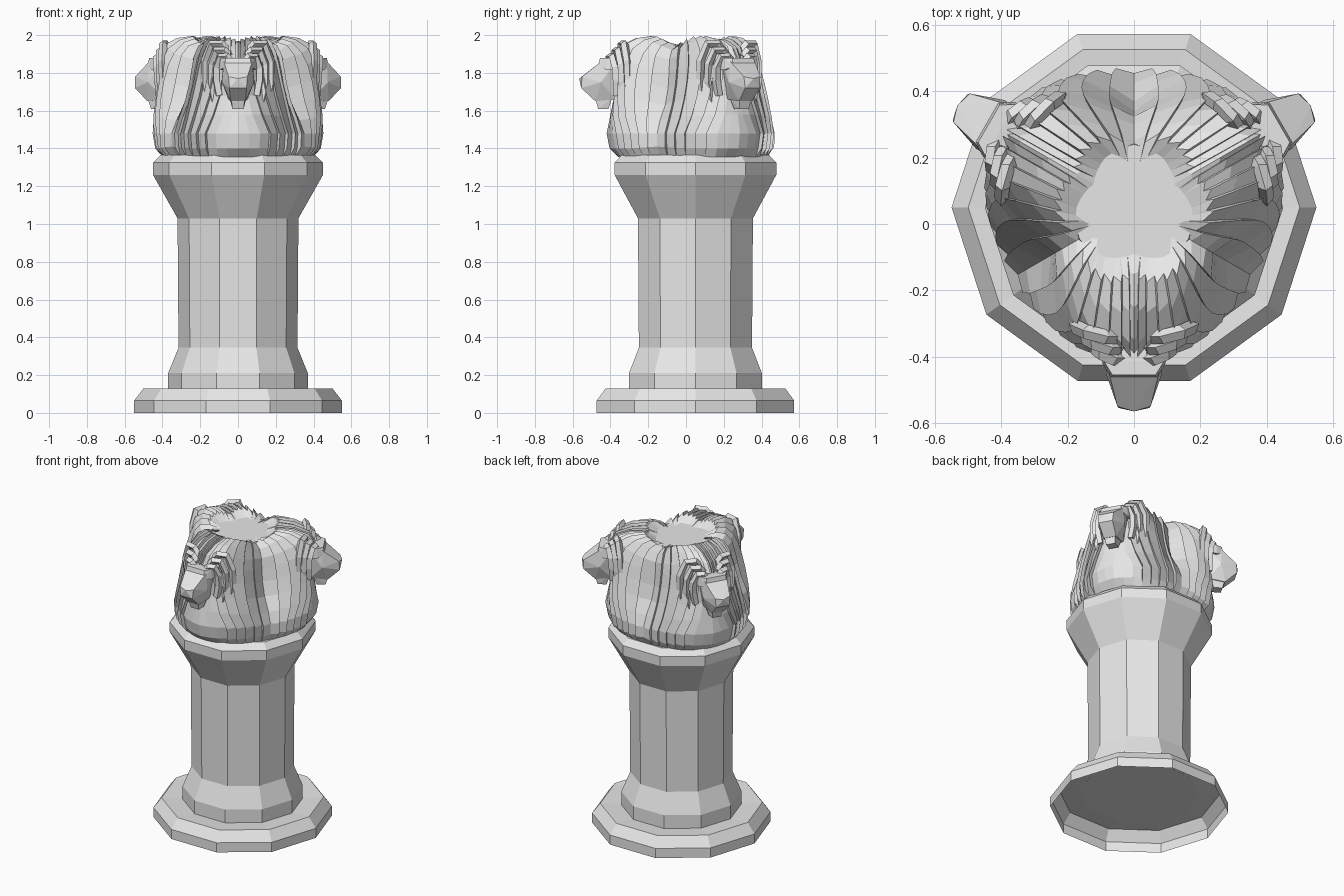
import bpy, bmesh
from math import sin, cos, pi, radians
from mathutils import Vector

cube = bpy.data.objects.get("Cube")
if cube:
    bpy.data.objects.remove(cube)

stone = bpy.data.materials.new("pale grey stone")
stone.use_nodes = True
GREY = (0.8, 0.8, 0.8, 1)
stone.diffuse_color = GREY
bsdf = next(n for n in stone.node_tree.nodes if n.type == 'BSDF_PRINCIPLED')
bsdf.inputs["Base Color"].default_value = GREY
bsdf.inputs["Roughness"].default_value = 0.8

AXIS_Y = 0.05
HEADS = ("front", "left", "right")


def add(name, data, turn=0, mirror=False):
    """Place a part on the column axis, turned to one of the three heads."""
    obj = bpy.data.objects.new(name, data)
    bpy.context.collection.objects.link(obj)
    obj.location.y = AXIS_Y
    obj.rotation_euler.z = turn
    if not data.materials:
        data.materials.append(stone)
    if mirror:
        obj.modifiers.new("Mirror", 'MIRROR').merge_threshold = 0.002


def mesh_from(bm, name):
    mesh = bpy.data.meshes.new(name)
    bm.to_mesh(mesh)
    bm.free()
    return mesh


def three(name, data, mirror=False):
    for k, side in enumerate(HEADS):
        add(side + "_" + name, data, k * 2 * pi / 3, mirror)


def turned(name, profile, cap_first, cap_last, sides=10):
    """Many-sided solid of revolution from (radius, height) pairs."""
    bm = bmesh.new()
    rings = [[bm.verts.new((r * cos(2 * pi * i / sides), r * sin(2 * pi * i / sides), z))
              for i in range(sides)] for r, z in profile]
    for a, b in zip(rings, rings[1:]):
        for i in range(sides):
            j = (i + 1) % sides
            bm.faces.new((a[i], a[j], b[j], b[i]))
    if cap_first:
        bm.faces.new(rings[0][::-1])
    if cap_last:
        bm.faces.new(rings[-1])
    add(name, mesh_from(bm, name))


# Plinth (open underneath) and column
turned("plinth", [(.55, 0), (.55, .065), (.5, .13), (.365, .12)], False, False)
turned("column", [(.37, .12), (.37, .21), (.315, .345), (.32, 1.03), (.45, 1.26),
                  (.45, 1.325), (.41, 1.365)], True, True)

# Mane: profiles (radius, height) from crown to collar, at angles from the nose
ANGLES = (0, 18, 36, 60)
PROFILES = (
    ((.14, 1.95), (.2, 1.97), (.3, 1.965), (.4, 1.93), (.44, 1.88), (.44, 1.78),
     (.43, 1.68), (.45, 1.58), (.47, 1.48), (.455, 1.4), (.41, 1.355)),
    ((.16, 1.95), (.23, 1.99), (.32, 1.98), (.39, 1.94), (.415, 1.87), (.42, 1.78),
     (.43, 1.68), (.445, 1.58), (.45, 1.48), (.435, 1.4), (.405, 1.355)),
    ((.18, 1.95), (.23, 1.985), (.28, 1.96), (.33, 1.9), (.36, 1.84), (.385, 1.76),
     (.41, 1.67), (.425, 1.57), (.425, 1.48), (.415, 1.4), (.39, 1.355)),
    ((.12, 1.945), (.2, 1.935), (.25, 1.92), (.275, 1.87), (.28, 1.8), (.29, 1.72),
     (.32, 1.63), (.375, 1.55), (.405, 1.48), (.405, 1.41), (.38, 1.355)))
ROWS = len(PROFILES[0])
LOCKS = 8


def mane_point(t, row, lift):
    # locks gather toward the face at brow height, then spread again
    gather = 1 + .8 * sin(pi * min(row / 8, 1))
    angle = 60 * t ** gather
    k = next(i for i in range(3) if angle <= ANGLES[i + 1] + 1e-6)
    f = (angle - ANGLES[k]) / (ANGLES[k + 1] - ANGLES[k])
    p = Vector(PROFILES[k][row]).lerp(Vector(PROFILES[k + 1][row]), f)
    r, a = p.x + lift, radians(angle)
    return (r * sin(a), -r * cos(a), p.y + lift * (.6 if row < 4 else 0))


bm = bmesh.new()
columns = []
for lock in range(LOCKS):
    for end in (0, 1):
        t = (lock + end) / LOCKS
        column = []
        for row in range(ROWS):
            smooth = row in (0, ROWS - 1) or t in (0, 1) or (row > 5 and t < .3)
            lift = 0 if smooth else (.012 if end == 0 else -.012)
            column.append(bm.verts.new(mane_point(t, row, lift)))
        columns.append(column)
for a, b in zip(columns, columns[1:]):
    for j in range(ROWS - 1):
        bm.faces.new((a[j], a[j + 1], b[j + 1], b[j]))
bmesh.ops.remove_doubles(bm, verts=bm.verts, dist=.0005)
three("mane", mesh_from(bm, "mane"), mirror=True)

# Flat crown filling the space between the three heads
turned("crown", [(.2, 1.9), (.19, 1.947)], False, True, 12)


def block(name, points):
    """Convex symmetric block from (half width, forward, height) points."""
    bm = bmesh.new()
    for w, r, z in points:
        for x in ({w, -w}):
            bm.verts.new((x, -r, z))
    bmesh.ops.convex_hull(bm, input=bm.verts)
    bmesh.ops.dissolve_limit(bm, angle_limit=.02, verts=bm.verts, edges=bm.edges)
    bmesh.ops.recalc_face_normals(bm, faces=bm.faces)
    three(name, mesh_from(bm, name))


# Face: muzzle, nose bridge band, lower jaw
block("muzzle", [(.08, .42, 1.86), (.075, .5, 1.86), (.05, .6, 1.78), (0, .615, 1.77),
                 (.045, .605, 1.72), (.085, .5, 1.75), (.04, .53, 1.65), (.05, .42, 1.66)])
block("brow_band", [(.105, .4, 1.875), (.105, .4, 1.82), (.095, .47, 1.815), (.09, .465, 1.88),
                    (.07, .515, 1.835), (.065, .505, 1.88)])
block("jaw", [(.045, .44, 1.67), (.035, .53, 1.66), (.03, .515, 1.61), (.03, .46, 1.61)])

# Nested curled locks framing each eye, lying on the mane
EYE_PATH = [(.04, .455, 1.86), (.06, .455, 1.885), (.095, .44, 1.885), (.115, .425, 1.83),
            (.115, .42, 1.76), (.1, .42, 1.68)]
for name, size in (("inner_lock", 1), ("middle_lock", 1.32), ("outer_lock", 1.65)):
    curve = bpy.data.curves.new(name, 'CURVE')
    curve.dimensions = '3D'
    curve.bevel_depth = .022
    curve.bevel_resolution = 0
    curve.use_fill_caps = True
    line = curve.splines.new('POLY')
    line.use_smooth = False
    line.points.add(len(EYE_PATH) - 1)
    for point, (x, r, z) in zip(line.points, EYE_PATH):
        point.co = (.02 + (x - .02) * size, .1 * (size - 1) - r, 1.78 + (z - 1.78) * size, 1)
    three(name, curve, mirror=True)
